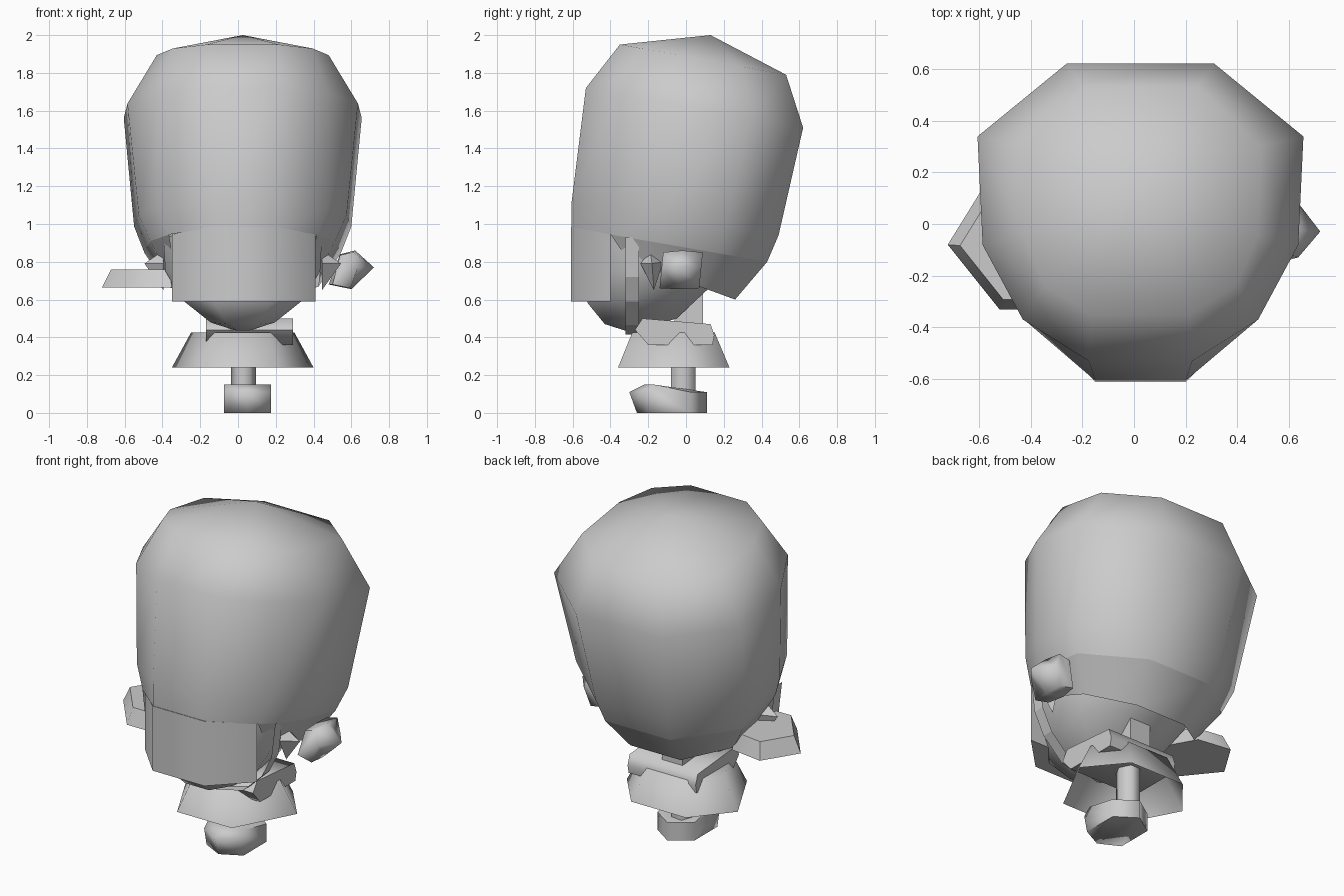
import bpy, math

if "Cube" in bpy.data.objects:
    bpy.data.objects.remove(bpy.data.objects["Cube"])

CX = 0.025  # figure's own centre line


def mesh(name, verts, faces, smooth=None):
    me = bpy.data.meshes.new(name)
    me.from_pydata(verts, [], faces)
    ob = bpy.data.objects.new(name, me)
    bpy.context.collection.objects.link(ob)
    bpy.ops.object.select_all(action='DESELECT')
    ob.select_set(True)
    bpy.context.view_layer.objects.active = ob
    bpy.ops.object.mode_set(mode='EDIT')
    bpy.ops.mesh.select_all(action='SELECT')
    bpy.ops.mesh.normals_make_consistent(inside=False)
    bpy.ops.object.mode_set(mode='OBJECT')
    if smooth:
        bpy.ops.object.shade_smooth_by_angle(angle=math.radians(smooth))
    return ob


def loft(name, rings, bottom=True, top=True, closed=True, smooth=None, tip=None):
    n = len(rings[0])
    verts = [p for r in rings for p in r]
    faces = []
    for i in range(len(rings) - 1):
        for j in range(n if closed else n - 1):
            k = (j + 1) % n
            faces.append((i*n + j, i*n + k, (i+1)*n + k, (i+1)*n + j))
    last = (len(rings) - 1) * n
    if bottom:
        faces.append(tuple(range(n)))
    if tip:
        verts.append(tip)
        faces += [(last + j, last + (j+1) % n, len(verts) - 1) for j in range(n)]
    elif top:
        faces.append(tuple(range(last, last + n)))
    return mesh(name, verts, faces, smooth)


def ring(front, back, half):
    """Mirrored ring on the tilted plane from front (y, z) to back (y, z); half = (x, fraction)."""
    def at(x, t):
        return (CX + x, front[0] + (back[0]-front[0])*t, front[1] + (back[1]-front[1])*t)
    return [at(x, t) for x, t in half] + [at(-x, t) for x, t in reversed(half)]


def octagon(front, back, hw_front, hw_back, a, b, f=0.3, g=0.74):
    return ring(front, back, [(a, 0), (hw_front, f), (hw_back, g), (b, 1)])


def flat(points, z):
    return [(x, y, z) for x, y in points]


# tall rounded ten-sided hair mass, tilted back, open underneath
rim = ring((-.605, .98), (.43, .80),
           [(.175, 0), (.39, .2), (.49, .39), (.52, .74), (.22, 1)])
loft("hair", [
    rim,
    ring((-.605, 1.12), (.49, .94), [(.175, 0), (.45, .215), (.55, .41), (.575, .74), (.24, 1)]),
    ring((-.53, 1.72), (.62, 1.51), [(.20, 0), (.455, .14), (.61, .39), (.63, .755), (.285, 1)]),
    ring((-.35, 1.95), (.53, 1.79), [(.19, 0), (.37, .13), (.455, .35), (.465, .74), (.22, 1)]),
], bottom=False, smooth=85, tip=(CX, .13, 2.0))

# lower back hair band, open at the front
lower = ring((-.45, .86), (.26, .60),
             [(.17, 0), (.37, .2), (.41, .39), (.40, .74), (.17, 1)])
loft("back_hair", [lower[1:9], rim[1:9]], False, False, closed=False, smooth=70)

# head with rounded chin
loft("head", [
    octagon((-.32, .435), (-.2, .45), .05, .05, .03, .03),
    octagon((-.43, .47), (-.05, .50), .17, .15, .08, .08),
    octagon((-.52, .58), (.10, .64), .32, .30, .15, .14),
    octagon((-.54, .75), (.22, .75), .41, .37, .17, .16),
    octagon((-.55, .97), (.28, .84), .42, .41, .17, .17),
], smooth=80)

# three-faced front visor
plan = [(-.35, -.4), (-.15, -.61), (.20, -.61), (.41, -.4)]
loft("face_visor", [flat(plan, .59),
                    [(x, y, .985 if y < -.5 else .945) for x, y in plan]], smooth=50)

# chin strap
path = [(-.45, .93), (-.425, .72), (-.36, .59), (-.23, .465), (0, .415),
        (.23, .465), (.36, .59), (.425, .72), (.45, .93)]
loft("chin_strap", [[(CX + x, y, z) for x, z in path] for y in (-.32, -.25)],
     False, False, closed=False)

# pointed ears
for side, label in ((1, "right"), (-1, "left")):
    base = [(CX + side*.42, y, z) for y, z in ((-.24, .79), (-.19, .86), (-.12, .80), (-.17, .65))]
    loft(label + "_ear", [base], tip=(CX + side*.52, -.18, .79))

# rounded fist, tilted
fist = [(.54, .84), (.62, .86), (.72, .77), (.60, .655), (.48, .68)]
end = [(.54, .835), (.61, .85), (.635, .77), (.595, .66), (.50, .68)]
loft("fist", [[(x, y + (z-.76)*.1, z) for x, z in outline]
              for y, outline in ((-.13, end), (-.03, fist), (.08, end))], smooth=80)

# flared flat hand on the other side
cuff = [(-.72, -.08), (-.59, .13), (-.38, .10), (-.28, -.08), (-.35, -.33), (-.52, -.33)]
loft("flared_hand", [flat(cuff, .665),
                     [(-.44 + (x+.44)*.83, -.1 + (y+.1)*.83, .76) for x, y in cuff]], smooth=60)

# neck
loft("neck", [flat([(-.04, -.06), (.1, -.06), (.1, .09), (-.04, .09)], z) for z in (.42, .8)])

# shoulders
profile = [(-.2, .36), (.14, .36), (.15, .41), (.13, .47), (-.23, .50), (-.27, .44)]
loft("shoulders", [[(x, y, z) for y, z in profile] for x in (-.17, .29)], smooth=70)

# six-sided flared skirt, open underneath
hem = [(.40, 0), (.21, -.36), (-.16, -.36), (-.35, 0), (-.16, .23), (.21, .23)]
loft("skirt", [flat(hem, .24),
               [(CX + (x-CX)*.73, -.07 + (y+.07)*.74, .425) for x, y in hem]],
     bottom=False, smooth=80)

# single leg and blocky shoe
leg = [(.03 + .066*math.cos(i*math.pi/3), -.015 + .075*math.sin(i*math.pi/3)) for i in range(6)]
loft("leg", [flat(leg, z) for z in (.1, .45)], smooth=70)
sole = [(-.26, 0), (.11, 0), (.11, .11), (-.22, .15), (-.30, .11)]
loft("shoe", [[(x, -.1 + (y+.1)*s, z) for y, z in sole]
              for x, s in ((-.075, .6), (.05, 1), (.175, .6))], smooth=80)
